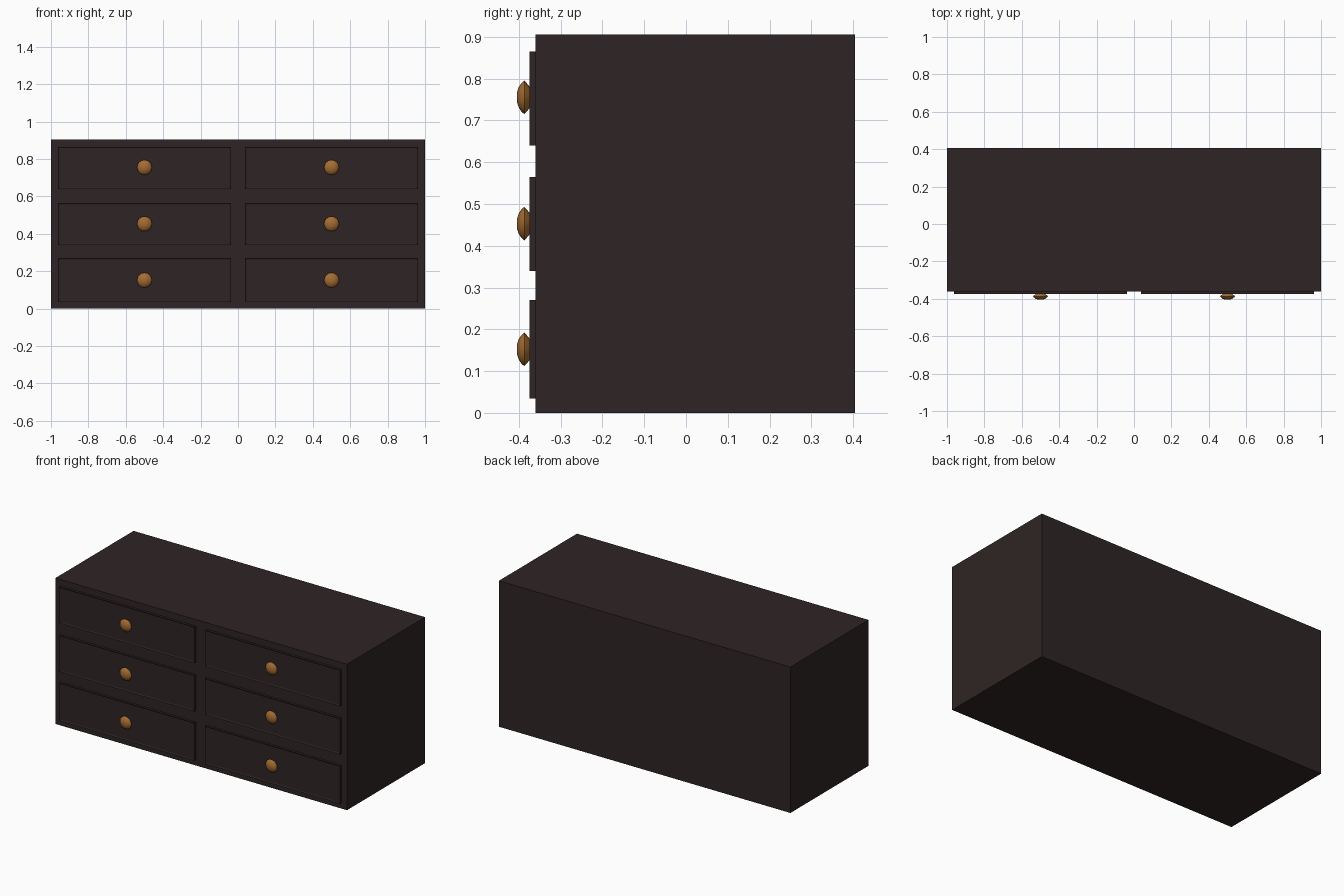
import bpy, bmesh, math
from mathutils import Matrix

if "Cube" in bpy.data.objects:
    bpy.data.objects.remove(bpy.data.objects["Cube"])


def material(name, rgb):
    m = bpy.data.materials.new(name)
    m.diffuse_color = (*rgb, 1.0)
    m.use_nodes = True
    m.node_tree.nodes["Principled BSDF"].inputs["Base Color"].default_value = m.diffuse_color
    return m


DARK_WOOD = material("dark wood", (0.028, 0.018, 0.018))
BRASS = material("aged brass", (0.37, 0.15, 0.032))


def finish(name, bm, mat):
    bmesh.ops.recalc_face_normals(bm, faces=bm.faces)
    mesh = bpy.data.meshes.new(name)
    bm.to_mesh(mesh)
    bm.free()
    mesh.materials.append(mat)
    obj = bpy.data.objects.new(name, mesh)
    bpy.context.collection.objects.link(obj)
    return obj


def box(x0, x1, y0, y1, z0, z1):
    bm = bmesh.new()
    centre = ((x0 + x1) / 2, (y0 + y1) / 2, (z0 + z1) / 2)
    size = (x1 - x0, y1 - y0, z1 - z0, 1)
    bmesh.ops.create_cube(bm, size=1, matrix=Matrix.Translation(centre) @ Matrix.Diagonal(size))
    return bm


# Chest body
finish("cabinet_body", box(-1, 1, -0.36, 0.405, 0, 0.905), DARK_WOOD)


# Drawer front with a thin raised rim
def drawer(name, x0, x1, z0, z1):
    bm = box(x0, x1, -0.375, -0.355, z0, z1)
    front = min(bm.faces, key=lambda f: f.calc_center_median().y)
    bmesh.ops.inset_region(bm, faces=[front], thickness=0.011, depth=-0.004)
    finish(name, bm, DARK_WOOD)


# Turned knob: (radius, y) profile swept round the y axis
PROFILE = [(0.025, -0.36), (0.025, -0.374), (0.034, -0.381), (0.04, -0.387),
           (0.035, -0.393), (0.025, -0.4), (0.013, -0.404), (0, -0.405)]


def knob(name, x, z):
    bm = bmesh.new()
    verts = [bm.verts.new((r, y, 0)) for r, y in PROFILE]
    edges = [bm.edges.new(pair) for pair in zip(verts, verts[1:])]
    bmesh.ops.spin(bm, geom=verts + edges, cent=(0, 0, 0), axis=(0, 1, 0),
                   angle=math.tau, steps=16)
    bmesh.ops.remove_doubles(bm, verts=bm.verts, dist=0.0001)
    bmesh.ops.translate(bm, verts=bm.verts, vec=(x, 0, z))
    obj = finish(name, bm, BRASS)
    bpy.ops.object.select_all(action='DESELECT')
    obj.select_set(True)
    bpy.context.view_layer.objects.active = obj
    bpy.ops.object.shade_smooth_by_angle(angle=math.radians(40))


# Three rows of two drawers
rows = [("bottom", 0.035, 0.27, 0.152), ("middle", 0.34, 0.565, 0.453), ("top", 0.64, 0.865, 0.755)]
for row, z0, z1, zk in rows:
    for side, x in (("left", -0.5), ("right", 0.5)):
        drawer(f"{row}_{side}_drawer", x - 0.463, x + 0.463, z0, z1)
        knob(f"{row}_{side}_knob", x, zk)
